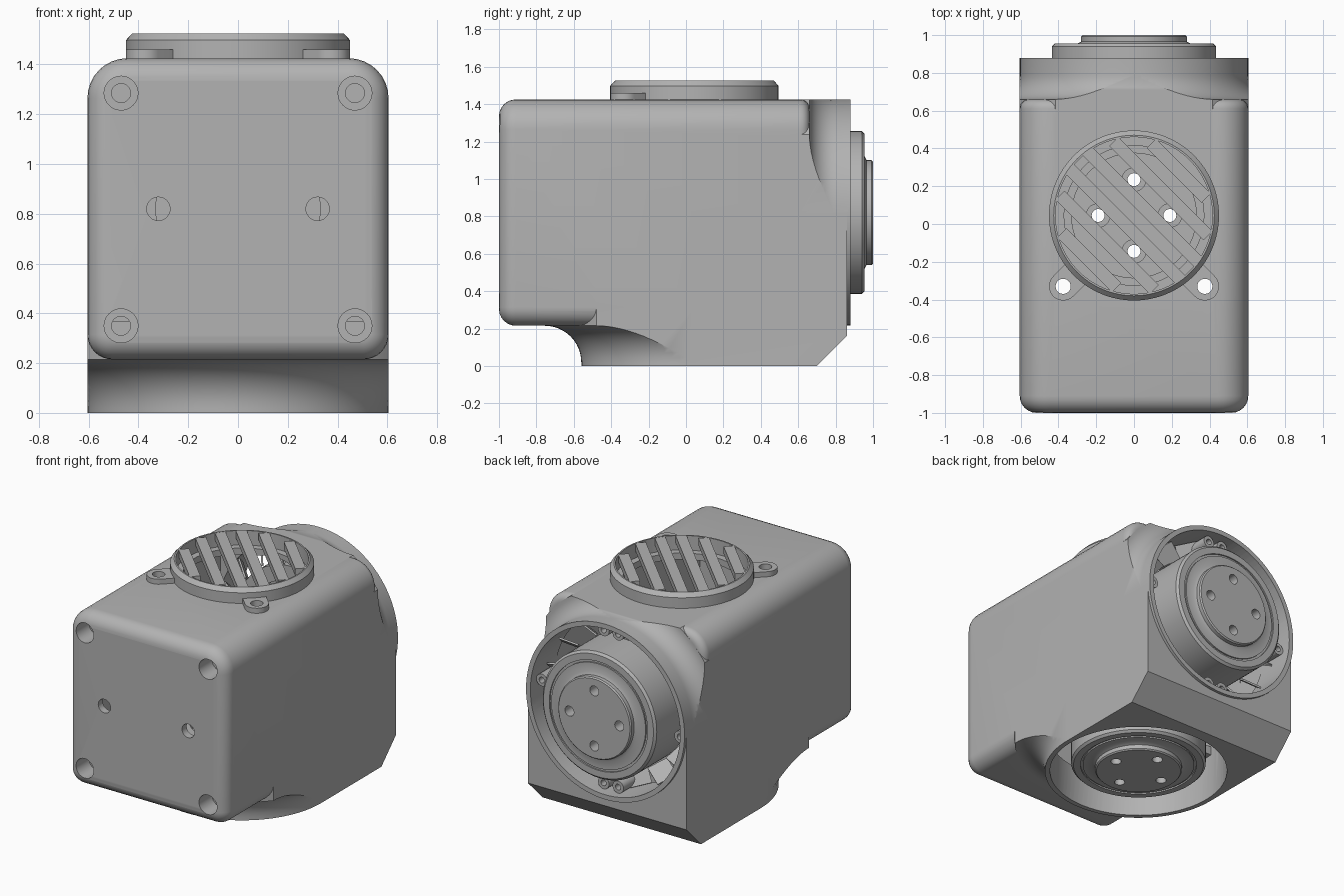
import bpy, bmesh
from math import sin, cos, pi, radians
from mathutils import Matrix, Vector

if "Cube" in bpy.data.objects:
    bpy.data.objects.remove(bpy.data.objects["Cube"])

grey = bpy.data.materials.new("matte grey")
grey.use_nodes = True
grey.diffuse_color = (0.45, 0.45, 0.45, 1)
grey.node_tree.nodes["Principled BSDF"].inputs["Base Color"].default_value = (0.45, 0.45, 0.45, 1)

R = 0.605          # half width of the housing
CZ, CY = 0.82, 0.045   # height of the rear axis, depth of the vertical axis
T = Matrix.Translation
UP = T((0, CY, 0))
BACK = T((0, 0, CZ)) @ Matrix.Rotation(-pi / 2, 4, 'X')


def finish(name, bm, mat=Matrix()):
    bmesh.ops.remove_doubles(bm, verts=bm.verts, dist=1e-5)
    bmesh.ops.transform(bm, matrix=mat, verts=bm.verts)
    bmesh.ops.recalc_face_normals(bm, faces=bm.faces)
    me = bpy.data.meshes.new(name)
    bm.to_mesh(me)
    bm.free()
    me.materials.append(grey)
    ob = bpy.data.objects.new(name, me)
    bpy.context.collection.objects.link(ob)
    return ob


def loft(name, loops, mat=Matrix()):
    bm = bmesh.new()
    rings = [[bm.verts.new(p) for p in loop] for loop in loops]
    n = len(rings[0])
    for a, b in zip(rings, rings[1:]):
        for i in range(n):
            bm.faces.new((a[i], a[(i + 1) % n], b[(i + 1) % n], b[i]))
    bm.faces.new(rings[0])
    bm.faces.new(rings[-1])
    return finish(name, bm, mat)


def lathe(name, profile, mat=Matrix(), steps=96):
    bm = bmesh.new()
    vs = [bm.verts.new((r, 0, h)) for r, h in profile]
    es = [bm.edges.new((vs[i - 1], vs[i])) for i in range(len(vs))
          if profile[i - 1][0] + profile[i][0] > 0]
    bmesh.ops.spin(bm, geom=vs + es, cent=(0, 0, 0), axis=(0, 0, 1),
                   angle=2 * pi, steps=steps, use_duplicate=False)
    return finish(name, bm, mat)


def cyl(name, r, a, b, mat=Matrix(), steps=32):
    return lathe(name, [(0, a), (r, a), (r, b), (0, b)], mat, steps)


def box(name, lo, hi, mat=Matrix()):
    return loft(name, [[(x, y, z) for x, y in ((lo[0], lo[1]), (hi[0], lo[1]), (hi[0], hi[1]), (lo[0], hi[1]))]
                       for z in (lo[2], hi[2])], mat)


def boolean(target, op, *others):
    for other in others:
        mod = target.modifiers.new("cut", 'BOOLEAN')
        mod.operation, mod.solver, mod.object = op, 'EXACT', other
        bpy.context.view_layer.update()
        me = bpy.data.meshes.new_from_object(target.evaluated_get(bpy.context.evaluated_depsgraph_get()))
        target.modifiers.clear()
        target.data = me
        bpy.data.objects.remove(other)
    return target


def section(y, d=0.0):
    """Rounded rectangle across the housing, shrunk by d."""
    pts = []
    for sx, top, start in ((1, 1, 0), (-1, 1, 90), (-1, 0, 180), (1, 0, 270)):
        r0 = 0.16 if top else 0.1
        r = max(r0 - d, 0.008)
        cx = sx * (R - d - r)
        cz = 1.425 - d - r if top else 0.215 + d + r
        for k in range(9):
            a = radians(start + 90 * k / 8)
            pts.append((cx + r * cos(a), y, cz + r * sin(a)))
    return pts


def arc(cr, ch, r, a0, a1, n=12):
    return [(cr + r * cos(radians(a0 + (a1 - a0) * i / n)), ch + r * sin(radians(a0 + (a1 - a0) * i / n)))
            for i in range(n + 1)]


# Housing: rounded box, rear collar and lower foot with flared fillets
quarter = [radians(15 * k) for k in range(7)]
loops = [section(-1 + 0.09 * (1 - sin(a)), 0.09 * (1 - cos(a))) for a in quarter[::-1]]
loops += [section(0.66 - 0.05 * (1 - sin(a)), 0.05 * (1 - cos(a))) for a in quarter]
housing = loft("housing", loops)

collar = lathe("collar", [(0, 0.3), (0.735, 0.3)] + arc(0.735, 0.79, 0.13, 270, 180) + [(R, 0.88), (0, 0.88)], BACK)
boolean(collar, 'INTERSECT', loft("clip", [section(0.2), section(0.95)]))

foot = lathe("foot", [(0, 0), (R, 0)] + arc(0.8, 0.02, 0.195, 180, 90) + [(0.8, 0.4), (0, 0.4)], UP)
boolean(foot, 'INTERSECT', box("clip", (-R, -0.9, -0.1), (R, 0.95, 0.5)))

side = [(CY, 0), (0.70, 0), (0.86, 0.16), (0.86, CZ), (CY, CZ)]
block = loft("block", [[(x, y, z) for y, z in side] for x in (-R, R)])
boolean(housing, 'UNION', block, foot, collar)

# Hollow interior, motor openings and screw posts
boolean(housing, 'DIFFERENCE',
        loft("cavity", [section(-0.95, 0.045), section(0.61, 0.045)]),
        cyl("bottom_opening", 0.572, -0.1, 0.6, UP, 96),
        cyl("rear_opening", 0.572, 0.4, 1.0, BACK, 96),
        cyl("vent_opening", 0.37, 1.3, 1.5, UP, 64))
ears = [(s * 0.375, -0.33) for s in (-1, 1)]
for s in (-1, 1):
    for z in (0.35, 1.285):
        at = T((s * 0.47, 0, z - CZ)) @ BACK
        boolean(housing, 'UNION', cyl("post", 0.086, -0.96, -0.6, at))
        boolean(housing, 'DIFFERENCE', lathe("screw_hole", [
            (0, -1.1), (0.068, -1.1), (0.068, -0.86), (0.038, -0.86), (0.038, -0.5), (0, -0.5)], at, 32))
    boolean(housing, 'DIFFERENCE', cyl("front_hole", 0.047, -1.1, -0.9, T((s * 0.32, 0, 0)) @ BACK))
for x, y in ears:
    boolean(housing, 'DIFFERENCE', cyl("ear_hole", 0.04, 1.3, 1.5, T((x, y, 0))))


# Motors: stepped rotor and hub with four through holes
def motor(name, mat):
    ob = lathe(name, [(0, 0), (0.272, 0), (0.28, -0.008), (0.28, -0.035), (0.30, -0.045), (0.36, -0.045),
                      (0.36, -0.055), (0.375, -0.055), (0.375, -0.045), (0.42, -0.045), (0.435, -0.06),
                      (0.435, -0.40), (0.33, -0.40), (0.33, -0.30), (0, -0.30)], mat)
    for k in range(4):
        at = mat @ Matrix.Rotation(k * pi / 2, 4, 'Z') @ T((0.19, 0, 0))
        boolean(ob, 'UNION', cyl("hole_boss", 0.065, -0.33, -0.2, at))
        boolean(ob, 'DIFFERENCE', cyl("hole", 0.034, -0.5, 0.1, at))
        box(name + "_arm", (0.42, -0.05, -0.37), (0.58, 0.05, -0.31),
            mat @ Matrix.Rotation(k * pi / 2, 4, 'Z'))


motor("bottom_motor", UP @ Matrix.Rotation(pi, 4, 'X'))
motor("rear_motor", T((0, 1, 0)) @ BACK)

# Rear cooling blades and screw bosses between rotor and collar
for k in range(16):
    spin = BACK @ Matrix.Rotation(k * pi / 8 + 0.2, 4, 'Z') @ T((0.505, 0, 0.66))
    box("cooling_blade", (-0.065, -0.006, -0.07), (0.065, 0.006, 0.07),
        spin @ Matrix.Rotation(radians(40), 4, 'X') @ Matrix.Rotation(radians(25), 4, 'Z'))
for deg in (84, 96, 174, 264, 276, 354):
    at = BACK @ Matrix.Rotation(radians(deg), 4, 'Z') @ T((0.53, 0, 0))
    lathe("rear_screw_boss", [(0.02, 0.66), (0.042, 0.66), (0.042, 0.82), (0.02, 0.82)], at, 24)

# Vent grille: ring, diagonal slats and two screw ears
lathe("grille_ring", [(0.415, 1.425), (0.45, 1.425), (0.45, 1.498), (0.425, 1.525), (0.415, 1.525)], UP)
for k in range(-3, 3):
    c = (k + 0.5) * 0.134
    half = (0.42 ** 2 - (abs(c) + 0.034) ** 2) ** 0.5 + 0.005
    box("grille_slat", (-half, c - 0.034, 1.475), (half, c + 0.034, 1.524),
        UP @ Matrix.Rotation(-pi / 4, 4, 'Z'))
for x, y in ears:
    out = Vector((x, y - CY))
    turn = Matrix.Rotation(Vector((1, 0)).angle_signed(out) * -1, 4, 'Z')
    outline = [(0.075 * cos(radians(a)), 0.075 * sin(radians(a))) for a in range(-90, 91, 10)]
    outline += [(-0.11, 0.075), (-0.11, -0.075)]
    ear = loft("grille_ear", [[(px, py, z) for px, py in outline] for z in (1.424, 1.46)], T((x, y, 0)) @ turn)
    boolean(ear, 'DIFFERENCE', cyl("ear_hole", 0.04, 1.3, 1.6, T((x, y, 0))))

# Smooth the curved surfaces, keep the edges crisp
for ob in bpy.context.collection.objects:
    if ob.type == 'MESH':
        ob.data.shade_smooth()
        ob.data.set_sharp_from_angle(angle=radians(30))
